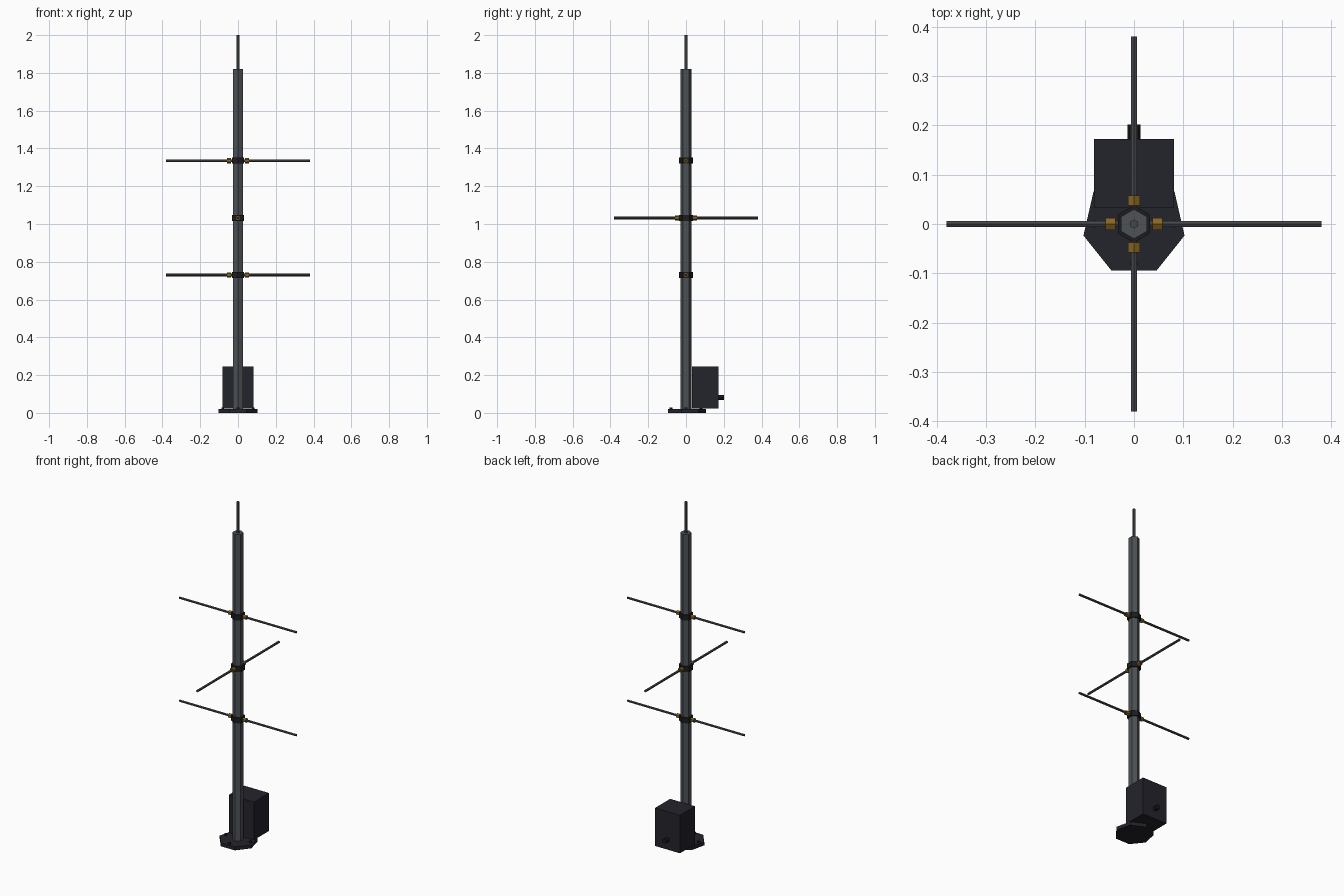
import bpy, bmesh, math
from mathutils import Vector

if "Cube" in bpy.data.objects:
    bpy.data.objects.remove(bpy.data.objects["Cube"])


def material(name, rgb):
    m = bpy.data.materials.new(name)
    m.diffuse_color = (*rgb, 1)
    m.use_nodes = True
    m.node_tree.nodes["Principled BSDF"].inputs["Base Color"].default_value = m.diffuse_color
    return m


STEEL = material("grey_steel", (0.075, 0.085, 0.092))
ROD = material("rod_grey", (0.06, 0.064, 0.068))
DARK = material("dark_housing", (0.017, 0.017, 0.025))
BLACK = material("black_plastic", (0.012, 0.012, 0.014))
BRASS = material("brass", (0.25, 0.13, 0.015))


def finish(bm, name, mat):
    bmesh.ops.recalc_face_normals(bm, faces=bm.faces)
    me = bpy.data.meshes.new(name)
    bm.to_mesh(me)
    bm.free()
    me.materials.append(mat)
    ob = bpy.data.objects.new(name, me)
    bpy.context.collection.objects.link(ob)
    return ob


def prism(name, start, end, radius, sides, mat):
    """Flat-sided bar from start to end; upright ones have a corner on +y."""
    a, b = Vector(start), Vector(end)
    d = (b - a).normalized()
    u = Vector((0, 1, 0)) if abs(d.z) > 0.9 else Vector((0, 0, 1))
    v = d.cross(u)
    bm = bmesh.new()
    rings = []
    for p in (a, b):
        ring = []
        for i in range(sides):
            t = 2 * math.pi * i / sides
            ring.append(bm.verts.new(p + radius * (math.cos(t) * u + math.sin(t) * v)))
        rings.append(ring)
        bm.faces.new(ring)
    for i in range(sides):
        j = (i + 1) % sides
        bm.faces.new((rings[0][i], rings[0][j], rings[1][j], rings[1][i]))
    return finish(bm, name, mat)


def box(name, lo, hi, mat):
    bm = bmesh.new()
    bmesh.ops.create_cube(bm, size=1)
    for vert in bm.verts:
        for k in range(3):
            vert.co[k] = hi[k] if vert.co[k] > 0 else lo[k]
    return finish(bm, name, mat)


# Seven-sided foot plate with four bolts
prism("base_plate", (0, 0, 0), (0, 0, 0.02), 0.105, 7, DARK)
for i in range(4):
    t = i * math.pi / 2
    x, y = 0.08 * math.cos(t), 0.08 * math.sin(t)
    prism(f"base_bolt_{i + 1}", (x, y, 0.018), (x, y, 0.028), 0.008, 6, DARK)

# Hexagonal mast and thin tip
prism("mast", (0, 0, 0.01), (0, 0, 1.82), 0.03, 6, STEEL)
prism("tip_rod", (0, 0, 1.81), (0, 0, 2.0), 0.009, 6, ROD)

# Equipment box behind the mast, with a cable connector
box("equipment_box", (-0.081, 0.032, 0.022), (0.081, 0.172, 0.245), DARK)
prism("cable_connector", (0, 0.165, 0.082), (0, 0.202, 0.082), 0.013, 8, BLACK)

# Three cross arms, alternating direction
for n, z in enumerate((0.73, 1.032, 1.335)):
    prism(f"collar_{n + 1}", (0, 0, z - 0.016), (0, 0, z + 0.016), 0.038, 6, BLACK)
    axis = Vector((0, 1, 0)) if n == 1 else Vector((1, 0, 0))
    c = Vector((0, 0, z))
    for side, s in (("a", 1), ("b", -1)):
        prism(f"arm_rod_{n + 1}{side}", c + s * 0.025 * axis, c + s * 0.38 * axis, 0.007, 6, ROD)
        prism(f"arm_socket_{n + 1}{side}", c + s * 0.037 * axis, c + s * 0.058 * axis, 0.0135, 6, BRASS)
